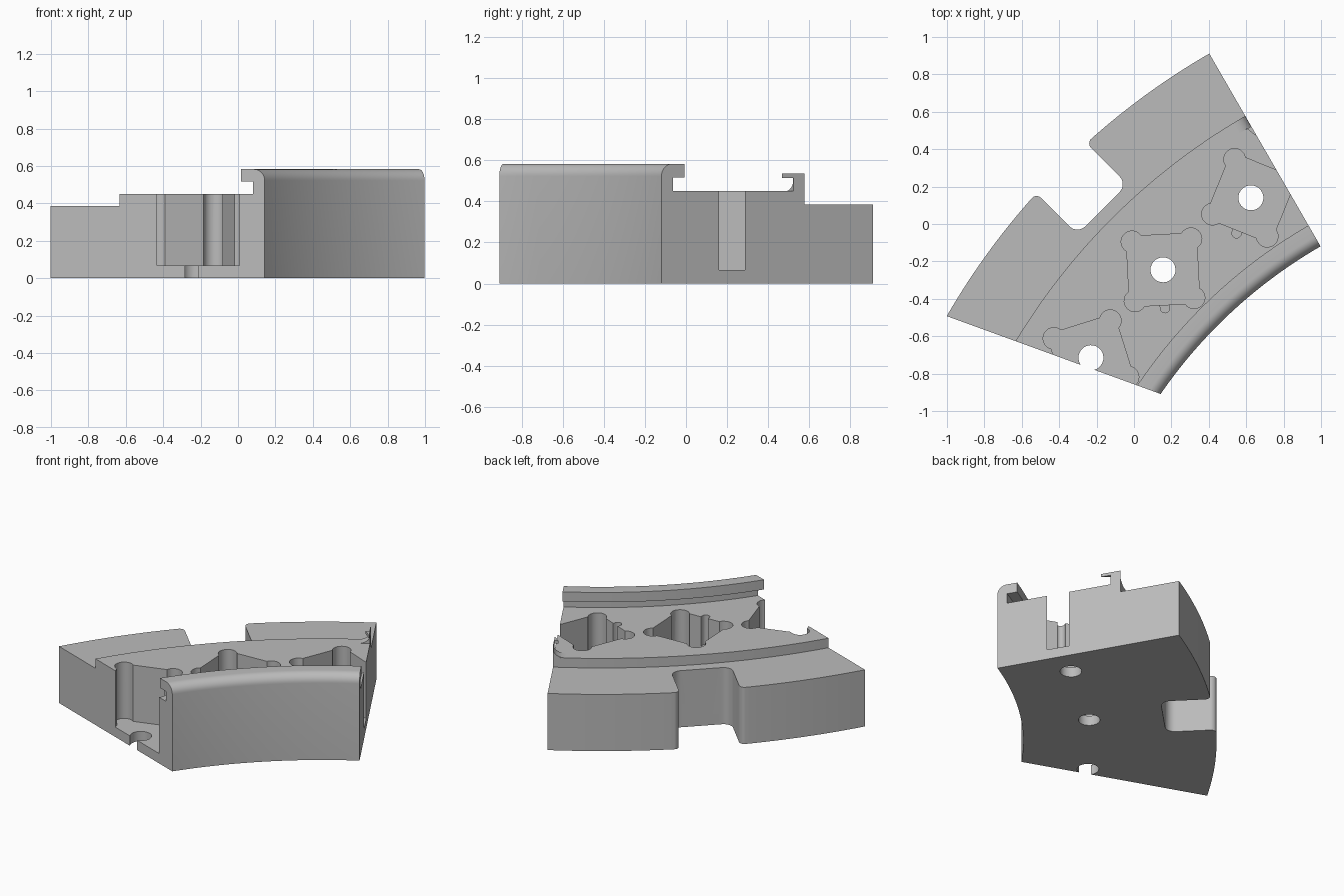
import bpy, bmesh, math
from mathutils import Vector

if "Cube" in bpy.data.objects:
    bpy.data.objects.remove(bpy.data.objects["Cube"])

CX, CY = 2.32, -2.41            # centre of the ring
R_IN, R_OUT = 2.645, 3.835
A0 = math.radians(120)          # radial end face
CUT_P = Vector((CX + R_OUT * math.cos(math.radians(150)), CY + R_OUT * math.sin(math.radians(150))))
CUT_D = Vector((math.cos(math.radians(-20)), math.sin(math.radians(-20))))

grey = bpy.data.materials.new("grey")
grey.diffuse_color = (0.5, 0.5, 0.5, 1)
grey.use_nodes = True
grey.node_tree.nodes["Principled BSDF"].inputs["Base Color"].default_value = grey.diffuse_color


def finish(name, bm):
    bmesh.ops.recalc_face_normals(bm, faces=bm.faces)
    me = bpy.data.meshes.new(name)
    bm.to_mesh(me)
    bm.free()
    me.materials.append(grey)
    ob = bpy.data.objects.new(name, me)
    bpy.context.collection.objects.link(ob)
    return ob


def loft(name, rings):
    """Skin closed rings of points and cap both ends."""
    bm = bmesh.new()
    vs = [[bm.verts.new(p) for p in ring] for ring in rings]
    n = len(vs[0])
    for a, b in zip(vs, vs[1:]):
        for i in range(n):
            j = (i + 1) % n
            bm.faces.new((a[i], a[j], b[j], b[i]))
    bm.faces.new(vs[0])
    bm.faces.new(vs[-1][::-1])
    return finish(name, bm)


def prism(name, pts, z0, z1):
    return loft(name, [[(x, y, z) for x, y in pts] for z in (z0, z1)])


def arc(cx, cy, r, a, b, n=10):
    return [(cx + r * math.cos(math.radians(a + (b - a) * i / n)),
             cy + r * math.sin(math.radians(a + (b - a) * i / n))) for i in range(n + 1)]


def polar(r, a, z):
    return (CX + r * math.cos(a), CY + r * math.sin(a), z)


def cut_angle(r):
    """Angle at which radius r meets the slanted end face."""
    f = CUT_P - Vector((CX, CY))
    b = f.dot(CUT_D)
    s = -b - math.sqrt(b * b - f.dot(f) + r * r)
    p = f + CUT_D * s
    return math.atan2(p.y, p.x)


# Ring segment: body, stepped rear ledge and hooked front lip
profile = [(R_IN, 0), (R_OUT, 0), (R_OUT, 0.385), (3.45, 0.385), (3.45, 0.45), (2.709, 0.45),
           (2.709, 0.517), (2.774, 0.517), (2.774, 0.583)]
profile += arc(R_IN + 0.06, 0.523, 0.06, 90, 180, 8)
STEPS = 40
body = loft("ring_segment", [[polar(r, A0 + (cut_angle(r) - A0) * k / STEPS, z) for r, z in profile]
                             for k in range(STEPS + 1)])


def cut(cutter):
    m = body.modifiers.new(cutter.name, 'BOOLEAN')
    m.operation = 'DIFFERENCE'
    m.solver = 'EXACT'
    m.object = cutter
    bpy.context.view_layer.objects.active = body
    bpy.ops.object.modifier_apply(modifier=m.name)
    bpy.data.objects.remove(cutter)


# Square pockets with round corner lobes, a drain hole and a small side slot
HALF, LOBE, EDGE = 0.158, 0.058, 0.188
over = math.degrees(math.acos((EDGE - HALF) / LOBE))
for px, py, rot in ((-0.23, -0.715, 17.5), (0.155, -0.245, 3), (0.625, 0.14, -22)):
    outline = []
    for k, (sx, sy) in enumerate(((1, 1), (-1, 1), (-1, -1), (1, -1))):
        outline += arc(sx * HALF, sy * HALF, LOBE, 90 * k - over, 90 * k + 90 + over, 14)
    c, s = math.cos(math.radians(rot)), math.sin(math.radians(rot))

    def place(pts):
        return [(px + c * x - s * y, py + s * x + c * y) for x, y in pts]
    cut(prism("pocket_cutter", place(outline), 0.067, 0.5))
    cut(prism("hole_cutter", place(arc(0, 0, 0.067, 0, 345, 23)), -0.1, 0.2))
    slot = [(0.025, -0.17)] + arc(0, -0.205, 0.025, 0, -180, 8) + [(-0.025, -0.17)]
    cut(prism("slot_cutter", place(slot), 0.25, 0.5))

# Rounded rectangular notch through the rear edge (t across, r outward)
W, FLOOR, F, E = 0.189, 3.52, 0.06, 0.035
side = arc(W - F, FLOOR + F, F, -90, 0, 8) + arc(W + E, 3.829 - E, E, 180, 90, 6) + [(W + E, 4.1)]
notch = side + [(-t, r) for t, r in reversed(side)]
h = math.sqrt(0.5)
cut(prism("notch_cutter", [(CX - r * h + t * h, CY + r * h + t * h) for t, r in notch], -0.1, 0.6))

# Short clip on the rear step at the radial end: concave wall and thin hook


def end_piece(name, pts, r0, r1):
    return loft(name, [[polar(r, A0 + s / r, z) for s, z in pts] for r in (r0, r1)])


curve = arc(0.072, 0.535, 0.085, 270, 180, 8)
clip = end_piece("end_clip_wall", [(0, 0.45)] + [(max(s, 0.004), z) for s, z in curve] + [(0, 0.535)], 3.386, 3.45)
tri = [polar(3.322, A0, 0), polar(3.386, A0, 0), polar(3.386, A0 + 0.008, 0)]
hook = prism("end_clip_hook", [p[:2] for p in tri], 0.515, 0.535)

for ob in (body, clip, hook):
    bpy.ops.object.select_all(action='DESELECT')
    ob.select_set(True)
    bpy.context.view_layer.objects.active = ob
    bpy.ops.object.shade_smooth_by_angle(angle=math.radians(30))
